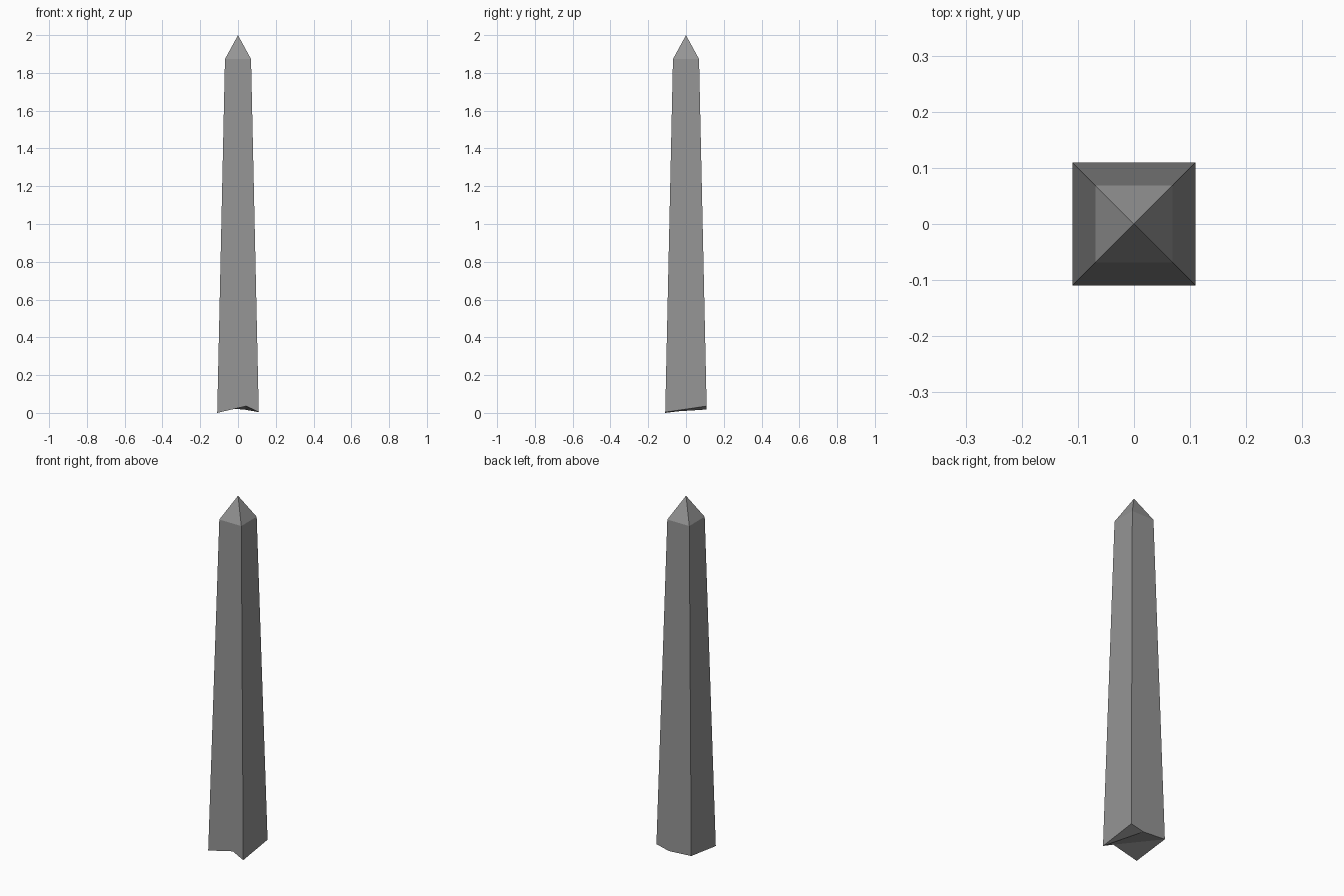
import bpy, bmesh

if "Cube" in bpy.data.objects:
    bpy.data.objects.remove(bpy.data.objects["Cube"])

B, T, SHOULDER = 0.11, 0.069, 1.873   # half widths at base and shoulder, shoulder height
bm = bmesh.new()


def half_width(z):
    return B + (T - B) * z / SHOULDER


def vert(sx, sy, z):
    h = half_width(z)
    return bm.verts.new((sx * h, sy * h, z))


# broken base: four corners plus a chip in the front and back edges
fl, fr = vert(-1, -1, 0.0), vert(1, -1, 0.004)
br, bl = vert(1, 1, 0.036), vert(-1, 1, 0.027)
f_chip, b_chip = vert(0.4, -1, 0.036), vert(0.28, 1, 0.018)

# shoulder ring and tip
ring = [vert(sx, sy, SHOULDER) for sx, sy in ((-1, -1), (1, -1), (1, 1), (-1, 1))]
tip = bm.verts.new((0, 0, 2))

# tapered sides
sides = [(fl, f_chip, fr), (fr, br), (br, b_chip, bl), (bl, fl)]
for i, low in enumerate(sides):
    j = (i + 1) % 4
    bm.faces.new((*low, ring[j], ring[i]))
    bm.faces.new((ring[i], ring[j], tip))

# uneven underside, creased between the chips
for loop in ((fl, bl, f_chip), (bl, b_chip, f_chip), (f_chip, b_chip, fr), (b_chip, br, fr)):
    bm.faces.new(loop)

bmesh.ops.recalc_face_normals(bm, faces=bm.faces[:])
mesh = bpy.data.meshes.new("obelisk")
bm.to_mesh(mesh)
bm.free()

# dark grey stone
stone = bpy.data.materials.new("stone")
stone.diffuse_color = (0.3, 0.3, 0.3, 1)
stone.use_nodes = True
stone.node_tree.nodes["Principled BSDF"].inputs["Base Color"].default_value = stone.diffuse_color
mesh.materials.append(stone)
bpy.context.collection.objects.link(bpy.data.objects.new("obelisk", mesh))
